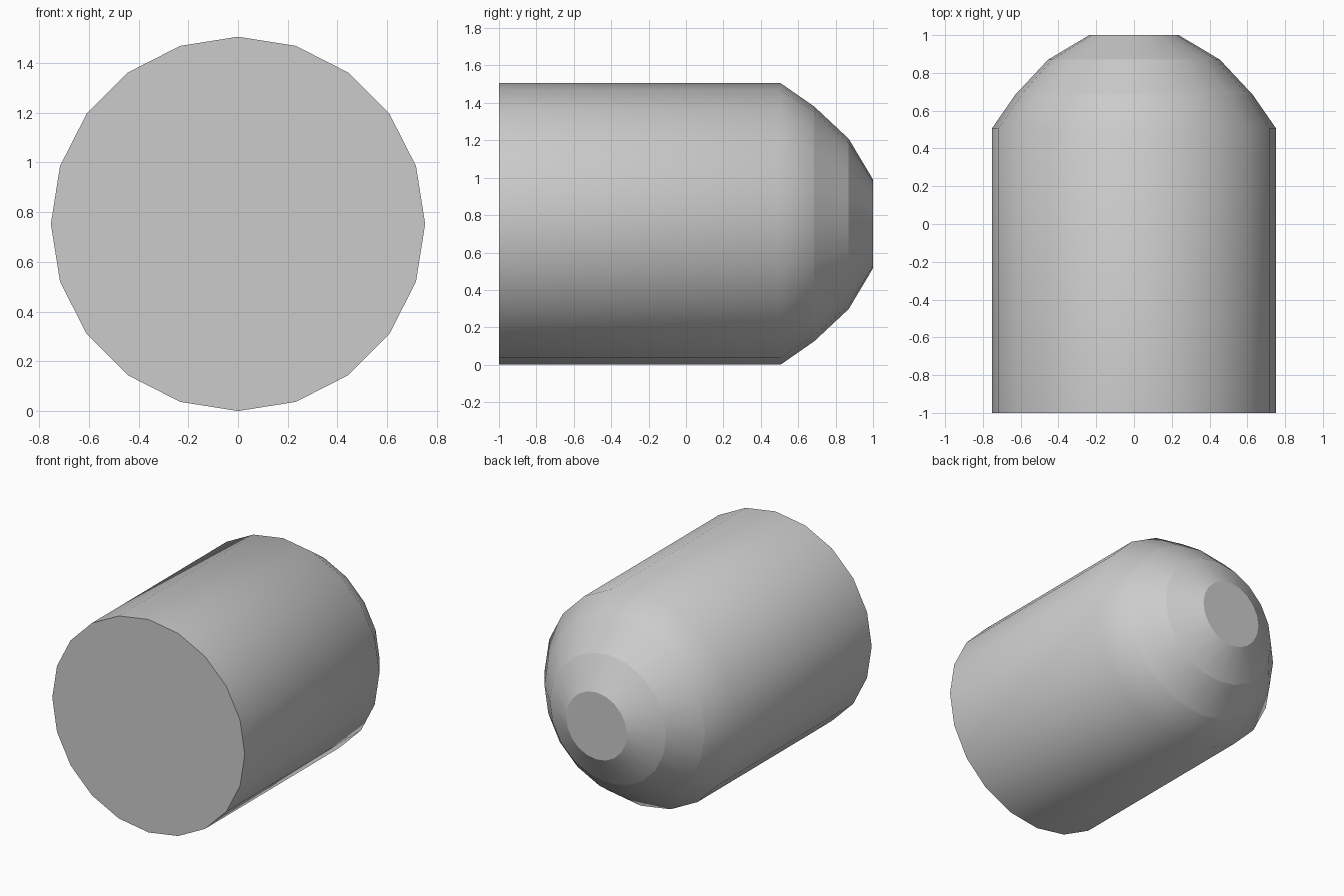
import bpy, bmesh
from math import sin, cos, pi

if "Cube" in bpy.data.objects:
    bpy.data.objects.remove(bpy.data.objects["Cube"])

SIDES = 20
CENTRE_Z = 0.753
# (y, radius, sharp rim) from the flat base to the blunt nose
PROFILE = [(-1.0, 0.753, True), (0.505, 0.753, False), (0.685, 0.628, True),
           (0.87, 0.455, True), (1.0, 0.237, True)]

bm = bmesh.new()

# Rings of the lathe profile around the y axis
rings = []
for y, r, _ in PROFILE:
    rings.append([bm.verts.new((r * sin(2 * pi * i / SIDES), y,
                                CENTRE_Z + r * cos(2 * pi * i / SIDES)))
                  for i in range(SIDES)])

# Smooth walls between rings
for a, b in zip(rings, rings[1:]):
    for i in range(SIDES):
        j = (i + 1) % SIDES
        bm.faces.new((a[i], a[j], b[j], b[i])).smooth = True

# Flat end caps
bm.faces.new(rings[0])
bm.faces.new(rings[-1])
bmesh.ops.recalc_face_normals(bm, faces=bm.faces[:])

# Crisp rims; the shoulder stays soft
for ring, (_, _, sharp) in zip(rings, PROFILE):
    if sharp:
        for i in range(SIDES):
            bm.edges.get((ring[i], ring[(i + 1) % SIDES])).smooth = False

mesh = bpy.data.meshes.new("rounded_nose_cylinder")
bm.to_mesh(mesh)
bm.free()
body = bpy.data.objects.new("rounded_nose_cylinder", mesh)
bpy.context.collection.objects.link(body)
